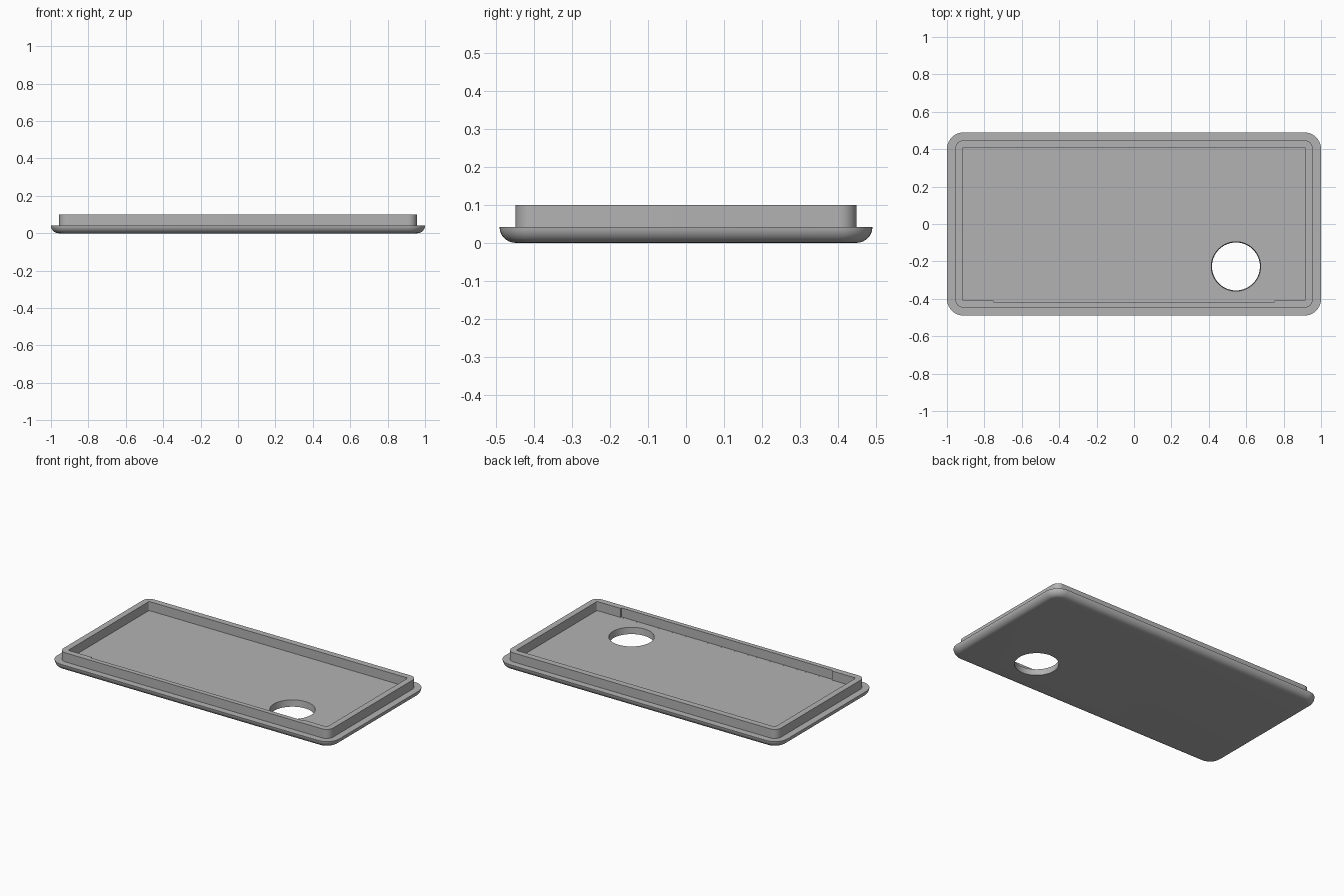
import bpy, bmesh, math

if "Cube" in bpy.data.objects:
    bpy.data.objects.remove(bpy.data.objects["Cube"])

grey = bpy.data.materials.new("plain_grey")
grey.diffuse_color = (0.45, 0.45, 0.45, 1)
grey.use_nodes = True
grey.node_tree.nodes["Principled BSDF"].inputs["Base Color"].default_value = grey.diffuse_color


def ring(bm, hx, hy, r, z, n=10):
    """Loop of vertices around a rounded rectangle."""
    verts = []
    for k, (sx, sy) in enumerate([(1, 1), (-1, 1), (-1, -1), (1, -1)]):
        for i in range(n + 1):
            a = math.pi / 2 * (k + i / n)
            verts.append(bm.verts.new((sx * (hx - r) + r * math.cos(a),
                                       sy * (hy - r) + r * math.sin(a), z)))
    return verts


# Cover shell: rounded underside, flange, raised lip, recessed floor
H, EDGE = 0.042, 0.042
bm = bmesh.new()
loops = []
for i in range(9):
    a = math.pi / 2 * i / 8
    inset = EDGE * (1 - math.sin(a))
    loops.append(ring(bm, 1 - inset, 0.49 - inset, 0.09 - inset, H * (1 - math.cos(a))))
loops.append(ring(bm, 0.956, 0.448, 0.046, H))
loops.append(ring(bm, 0.956, 0.448, 0.046, 0.1))
loops.append(ring(bm, 0.917, 0.409, 0.008, 0.1))
loops.append(ring(bm, 0.917, 0.409, 0.008, H))
for lo, hi in zip(loops, loops[1:]):
    for i in range(len(lo)):
        j = (i + 1) % len(lo)
        bm.faces.new((lo[i], lo[j], hi[j], hi[i]))
bm.faces.new(loops[0][::-1])
bm.faces.new(loops[-1])
bmesh.ops.recalc_face_normals(bm, faces=bm.faces)
mesh = bpy.data.meshes.new("cover_shell")
bm.to_mesh(mesh)
bm.free()
cover = bpy.data.objects.new("cover_shell", mesh)
bpy.context.collection.objects.link(cover)
mesh.materials.append(grey)

# Cutter for the round, slightly tapered opening
bpy.ops.mesh.primitive_cone_add(vertices=64, radius1=0.126, radius2=0.135,
                                depth=0.1, location=(0.545, -0.227, 0.025))
hole = bpy.context.object
hole.name = "hole_cutter"

# Cutter for the shallow recess inside the front lip
bpy.ops.mesh.primitive_cube_add(size=1, location=(0, -0.40, H + 0.05))
notch = bpy.context.object
notch.name = "lip_recess_cutter"
notch.scale = (1.5, 0.036, 0.0998)

for cutter in (hole, notch):
    cutter.hide_render = True
    cutter.data.materials.append(grey)
    mod = cover.modifiers.new(cutter.name, 'BOOLEAN')
    mod.operation = 'DIFFERENCE'
    mod.solver = 'EXACT'
    mod.object = cutter

# Apply the cuts, then shade smooth with sharp edges kept
bpy.ops.object.select_all(action='DESELECT')
cover.select_set(True)
bpy.context.view_layer.objects.active = cover
for cutter in (hole, notch):
    bpy.ops.object.modifier_apply(modifier=cutter.name)
    bpy.data.objects.remove(cutter)
bpy.ops.object.shade_smooth_by_angle(angle=math.radians(30))
